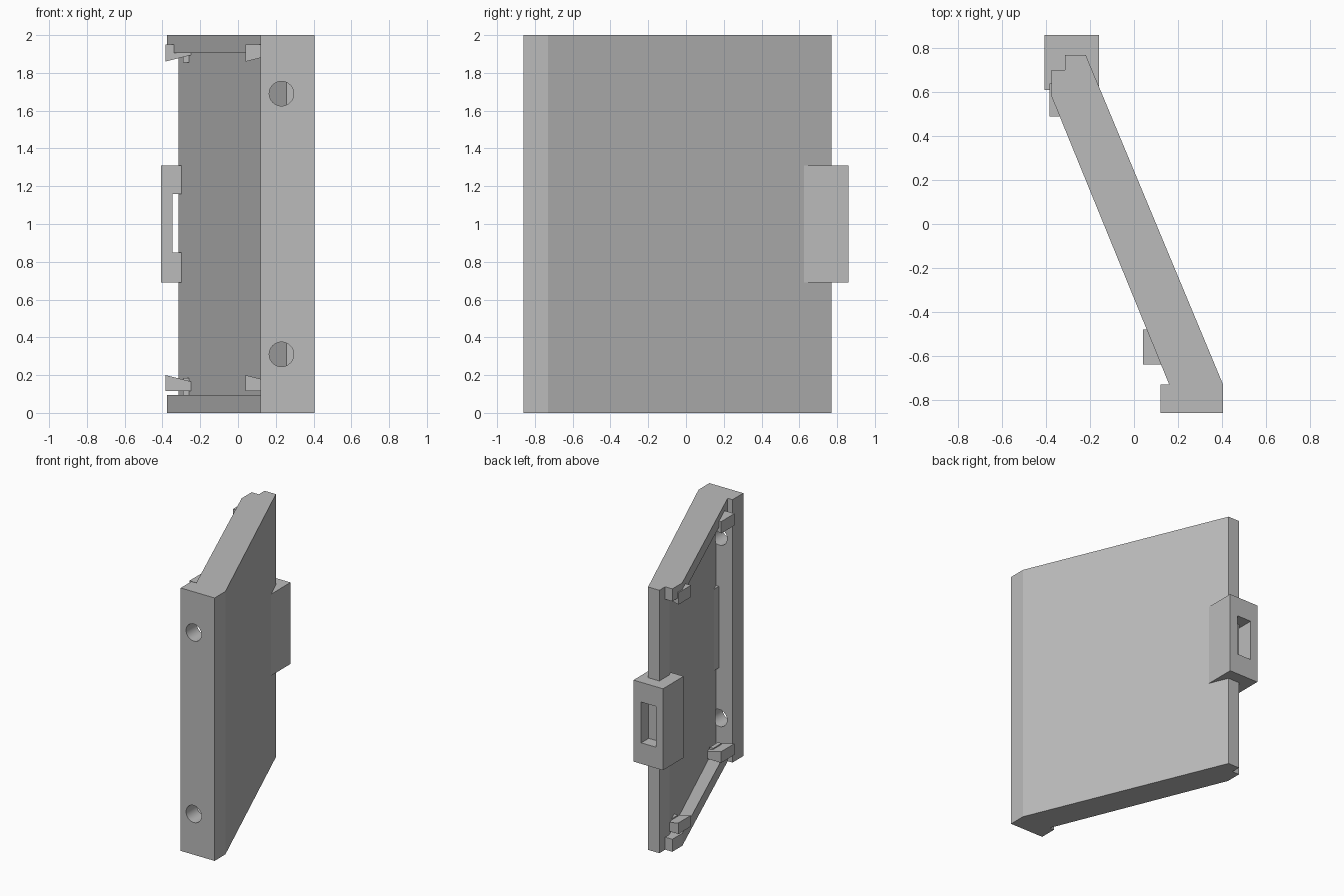
import bpy
import bmesh
import math
from mathutils import Vector

cube = bpy.data.objects.get("Cube")
if cube:
    bpy.data.objects.remove(cube, do_unlink=True)

grey = bpy.data.materials.new("plain grey")
grey.use_nodes = True
grey.diffuse_color = (0.5, 0.5, 0.5, 1)
grey.node_tree.nodes["Principled BSDF"].inputs["Base Color"].default_value = (0.5, 0.5, 0.5, 1)


def prism(name, points, axis, lo, hi):
    """Extrude a flat outline: xy outlines along z, xz outlines along y."""
    bm = bmesh.new()
    if axis == "z":
        base = [bm.verts.new((a, b, lo)) for a, b in points]
        step = Vector((0, 0, hi - lo))
    else:
        base = [bm.verts.new((a, lo, b)) for a, b in points]
        step = Vector((0, hi - lo, 0))
    face = bm.faces.new(base)
    out = bmesh.ops.extrude_face_region(bm, geom=[face])
    moved = [g for g in out["geom"] if isinstance(g, bmesh.types.BMVert)]
    bmesh.ops.translate(bm, verts=moved, vec=step)
    bmesh.ops.recalc_face_normals(bm, faces=bm.faces)
    mesh = bpy.data.meshes.new(name)
    bm.to_mesh(mesh)
    bm.free()
    mesh.materials.append(grey)
    obj = bpy.data.objects.new(name, mesh)
    bpy.context.collection.objects.link(obj)
    return obj


def rect(x0, x1, y0, y1):
    return [(x0, y0), (x1, y0), (x1, y1), (x0, y1)]


def cut(target, cutter):
    mod = target.modifiers.new("cut", "BOOLEAN")
    mod.operation = "DIFFERENCE"
    mod.solver = "EXACT"
    mod.object = cutter
    cutter.hide_render = True
    bpy.context.view_layer.objects.active = target
    bpy.ops.object.modifier_apply(modifier=mod.name)
    bpy.data.objects.remove(cutter, do_unlink=True)


RIM = 0.095
outer = [(0.12, -0.86), (0.405, -0.86), (0.405, -0.73), (-0.22, 0.77), (-0.315, 0.77)]

# Slanted panel with front flange and back lip
panel = prism("panel", outer + [(-0.315, 0.65), (0.26, -0.73), (0.12, -0.73)],
              "z", RIM, 2 - RIM)

# Screw holes in the flange
for z in (0.31, 1.69):
    circle = [(0.23 + 0.065 * math.cos(i * math.tau / 32),
               z + 0.065 * math.sin(i * math.tau / 32)) for i in range(32)]
    cut(panel, prism("hole_cutter", circle, "y", -0.95, -0.725))

# Top and bottom rims
rim_outline = outer + [(-0.315, 0.70), (-0.375, 0.70), (-0.375, 0.58),
                       (0.16, -0.73), (0.12, -0.73)]
prism("bottom_rim", rim_outline, "z", 0, RIM)
prism("top_rim", rim_outline, "z", 2 - RIM, 2)

# Wedge clips with small posts inside the rims
for side, x, y0, y1 in (("back", -0.385, 0.49, 0.64), ("front", 0.04, -0.64, -0.48)):
    prism("top_" + side + "_clip",
          [(x, 1.86), (x, 1.95), (x + 0.14, 1.95), (x + 0.14, 1.895)], "y", y0, y1)
    prism("bottom_" + side + "_clip",
          [(x, 0.2), (x, 0.115), (x + 0.14, 0.115), (x + 0.14, 0.165)], "y", y0, y1)
    for level, z0, z1 in (("top", 1.855, 2 - RIM), ("bottom", RIM, 0.185)):
        prism(level + "_" + side + "_post", rect(x + 0.095, x + 0.125, y0 + 0.02, y1 - 0.04),
              "z", z0, z1)

# Rib in the corner behind the flange
prism("corner_rib", rect(0.235, 0.29, -0.735, -0.67), "z", 0.69, 1.31)

# Latch block with a slot
latch = prism("latch_block", rect(-0.408, -0.16, 0.61, 0.86), "z", 0.69, 1.31)
cut(latch, prism("slot_cutter", rect(-0.348, -0.225, 0.5, 1.0), "z", 0.85, 1.16))

# Smooth hole walls, sharp everywhere else
bpy.ops.object.select_all(action="DESELECT")
panel.select_set(True)
bpy.context.view_layer.objects.active = panel
bpy.ops.object.shade_smooth_by_angle(angle=math.radians(20))
